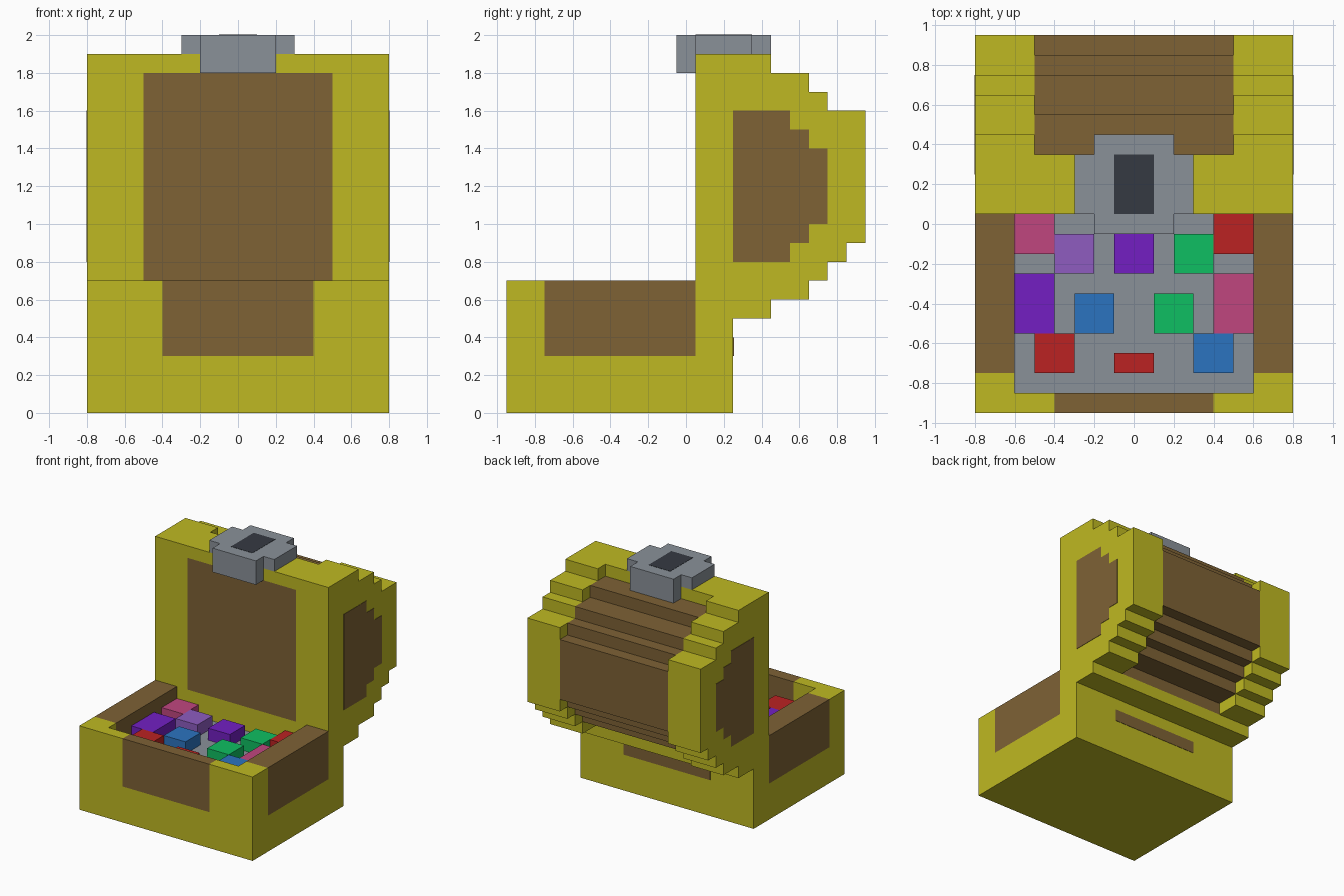
import bpy, bmesh
from mathutils import Vector

cube = bpy.data.objects.get("Cube")
if cube:
    bpy.data.objects.remove(cube, do_unlink=True)


def material(name, hexcode):
    def lin(c):
        return c / 12.92 if c <= 0.04045 else ((c + 0.055) / 1.055) ** 2.4
    col = [lin(int(hexcode[i:i + 2], 16) / 255) for i in (0, 2, 4)] + [1.0]
    m = bpy.data.materials.new(name)
    m.use_nodes = True
    m.diffuse_color = col
    m.node_tree.nodes["Principled BSDF"].inputs["Base Color"].default_value = col
    return m


GOLD = material("gold", "BFB922")
WOOD = material("wood", "7E6235")
STEEL = material("steel", "8A9199")
DARK = material("dark", "353A42")
RED = material("red", "BB2222")
PINK = material("pink", "C0467F")
LAVENDER = material("lavender", "8E5CC0")
PURPLE = material("purple", "731FC2")
GREEN = material("green", "0FBF62")
BLUE = material("blue", "2B74C0")


def prism(name, pts, axis, lo, hi, mat):
    """Extrude a profile along axis 'x' (points are y, z) or 'z' (points are x, y)."""
    def place(p, d):
        return (d, p[0], p[1]) if axis == "x" else (p[0], p[1], d)
    bm = bmesh.new()
    face = bm.faces.new([bm.verts.new(place(p, lo)) for p in pts])
    ext = bmesh.ops.extrude_face_region(bm, geom=[face])
    moved = [g for g in ext["geom"] if isinstance(g, bmesh.types.BMVert)]
    bmesh.ops.translate(bm, verts=moved, vec=Vector(place((0, 0), hi - lo)))
    bmesh.ops.recalc_face_normals(bm, faces=bm.faces[:])
    me = bpy.data.meshes.new(name)
    bm.to_mesh(me)
    bm.free()
    me.materials.append(mat)
    ob = bpy.data.objects.new(name, me)
    bpy.context.scene.collection.objects.link(ob)
    return ob


def box(name, x, y, z, mat):
    pts = [(x[0], y[0]), (x[1], y[0]), (x[1], y[1]), (x[0], y[1])]
    return prism(name, pts, "z", z[0], z[1], mat)


# Chest base: slab, back wall, front wall panel and gold floor filling
box("base_slab", (-.8, .8), (-.95, .25), (0, .3), GOLD)
box("back_wall", (-.8, .8), (.05, .25), (.3, .7), GOLD)
box("back_slot", (-.4, .4), (.246, .253), (.3, .4), WOOD)
box("front_wall_panel", (-.4, .4), (-.95, -.85), (.3, .7), WOOD)
box("chest_floor", (-.6, .6), (-.85, .05), (.3, .5), STEEL)

# Stepped profiles (y, z) of the lid
lid_end = [(.05, .7), (.05, 1.9), (.45, 1.9), (.45, 1.8), (.65, 1.8), (.65, 1.7),
           (.75, 1.7), (.75, 1.6), (.95, 1.6), (.95, .9), (.85, .9), (.85, .8),
           (.75, .8), (.75, .7), (.65, .7), (.65, .6), (.45, .6), (.45, .5),
           (.25, .5), (.25, .7)]
lid_core = [(.05, .7), (.05, 1.8), (.55, 1.8), (.55, 1.7), (.75, 1.7), (.75, 1.6),
            (.85, 1.6), (.85, 1.5), (.95, 1.5), (.95, 1.0), (.85, 1.0), (.85, .9),
            (.75, .9), (.75, .8), (.65, .8), (.65, .7), (.45, .7), (.45, .6),
            (.25, .6), (.25, .7)]
end_panel = [(.25, .8), (.25, 1.6), (.55, 1.6), (.55, 1.5), (.65, 1.5), (.65, 1.4),
             (.75, 1.4), (.75, 1.0), (.65, 1.0), (.65, .9), (.55, .9), (.55, .8)]
corner = [(.4, -.95), (.8, -.95), (.8, -.75), (.6, -.75), (.6, -.85), (.4, -.85)]

# Mirrored parts: base corners, side panels, lid ends and their panels
for side, s in (("left", 1), ("right", -1)):
    prism(f"{side}_front_corner", [(s * x, y) for x, y in corner], "z", .3, .7, GOLD)
    box(f"{side}_wall_panel", sorted((s * .6, s * .8)), (-.75, .05), (.3, .7), WOOD)
    prism(f"{side}_lid_end", lid_end, "x", s * .5, s * .8, GOLD)
    prism(f"{side}_lid_panel", end_panel, "x", s * .796, s * .803, WOOD)

# Lid middle with its top and bottom gold rails
prism("lid_core", lid_core, "x", -.5, .5, WOOD)
box("lid_top_rail", (-.5, .5), (.05, .35), (1.8, 1.9), GOLD)
box("lid_bottom_rail", (-.5, .5), (.25, .45), (.5, .6), GOLD)

# Clasp on the lid edge
box("clasp_plate", (-.3, .3), (.05, .35), (1.9, 2.0), STEEL)
box("clasp_front", (-.2, .2), (-.05, .05), (1.8, 2.0), STEEL)
box("clasp_back", (-.2, .2), (.35, .45), (1.8, 2.0), STEEL)
box("clasp_keyhole", (-.1, .1), (.05, .35), (1.996, 2.002), DARK)

# Gems: colour, left x, front y, width, depth
gems = [
    (PINK, -.6, -.15, .2, .2), (LAVENDER, -.4, -.25, .2, .2), (PURPLE, -.1, -.25, .2, .2),
    (GREEN, .2, -.25, .2, .2), (RED, .4, -.15, .2, .2), (PURPLE, -.6, -.55, .2, .3),
    (BLUE, -.3, -.55, .2, .2), (GREEN, .1, -.55, .2, .2), (PINK, .4, -.55, .2, .3),
    (RED, -.5, -.75, .2, .2), (RED, -.1, -.75, .2, .1), (BLUE, .3, -.75, .2, .2),
]
for i, (mat, x, y, w, d) in enumerate(gems, 1):
    box(f"{mat.name}_gem_{i}", (x, x + w), (y, y + d), (.5, .6), mat)
